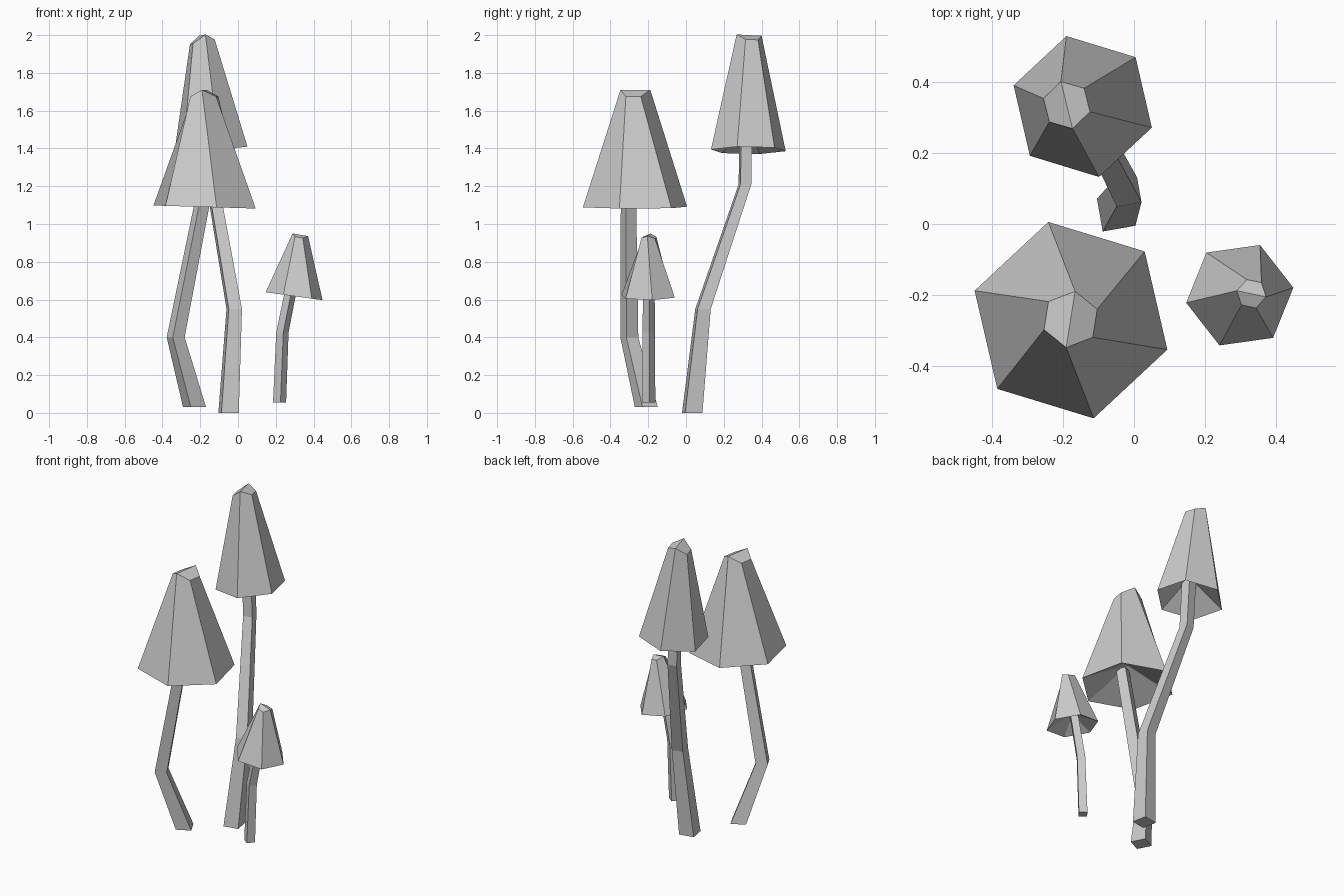
import bpy
import bmesh
from math import cos, sin, radians
from mathutils import Vector

cube = bpy.data.objects.get("Cube")
if cube:
    bpy.data.objects.remove(cube)

grey = bpy.data.materials.new("plain grey")
grey.use_nodes = True
grey.diffuse_color = (0.6, 0.6, 0.6, 1)
grey.node_tree.nodes["Principled BSDF"].inputs["Base Color"].default_value = (0.6, 0.6, 0.6, 1)


def ring(bm, center, radius, sides, turn, slope=0):
    """Add a clockwise polygon of vertices, tilted by slope along x."""
    verts = []
    for i in range(sides):
        angle = radians(turn - i * 360 / sides)
        offset = Vector((cos(angle), sin(angle), slope * cos(angle))) * radius
        verts.append(bm.verts.new(Vector(center) + offset))
    return verts


def bridge(bm, low, high):
    """Join two equal rings with quads."""
    for i in range(len(low)):
        j = (i + 1) % len(low)
        bm.faces.new((low[i], low[j], high[j], high[i]))


def finish(bm, name):
    bmesh.ops.recalc_face_normals(bm, faces=bm.faces[:])
    mesh = bpy.data.meshes.new(name)
    bm.to_mesh(mesh)
    bm.free()
    mesh.materials.append(grey)
    bpy.context.collection.objects.link(bpy.data.objects.new(name, mesh))


def make_stem(name, turn, path):
    """Square stem through a list of (center, radius) stations."""
    bm = bmesh.new()
    rings = [ring(bm, center, radius, 4, turn) for center, radius in path]
    for low, high in zip(rings, rings[1:]):
        bridge(bm, low, high)
    bm.faces.new(rings[0])
    bm.faces.new(rings[-1])
    finish(bm, name)


def make_cap(name, rim, crown, ridge, hollow):
    """Six-sided cap with a ridged crown and a hollow underside."""
    bm = bmesh.new()
    low = ring(bm, rim["center"], rim["radius"], 6, rim["turn"], rim["slope"])
    high = ring(bm, crown["center"], crown["radius"], 6, crown["turn"], crown["slope"])
    bridge(bm, low, high)
    # Folded roof on the crown
    for vert in (high[0], high[3]):
        vert.co.z += ridge
    bm.faces.new(high[:4])
    bm.faces.new(high[3:] + high[:1])
    # Underside rising to a point around the stem
    apex = bm.verts.new(Vector(rim["center"]) + Vector((0, 0, hollow)))
    for i in range(6):
        bm.faces.new((low[i], low[(i + 1) % 6], apex))
    finish(bm, name)


def layer(center, radius, turn, slope):
    return dict(center=center, radius=radius, turn=turn, slope=slope)


# Front mushroom
make_stem("front_stem", 72, [
    ((-0.23, -0.21, 0.03), 0.064),
    ((-0.33, -0.3, 0.4), 0.05),
    ((-0.17, -0.305, 1.21), 0.042)])
make_cap("front_cap",
         layer((-0.177, -0.27, 1.09), 0.283, 103, -0.03),
         layer((-0.178, -0.268, 1.675), 0.08, 81, 0), 0.035, 0.14)

# Tall back mushroom
make_stem("back_stem", 55, [
    ((-0.05, 0.033, 0), 0.066),
    ((-0.02, 0.09, 0.55), 0.05),
    ((-0.135, 0.312, 1.21), 0.041),
    ((-0.15, 0.317, 1.53), 0.041)])
make_cap("back_cap",
         layer((-0.144, 0.33, 1.39), 0.203, 103, 0.1),
         layer((-0.189, 0.334, 1.965), 0.068, 104, 0.2), 0.035, 0.15)

# Small mushroom
make_stem("small_stem", 98, [
    ((0.22, -0.197, 0.055), 0.035),
    ((0.235, -0.197, 0.425), 0.033),
    ((0.29, -0.197, 0.7), 0.031)])
make_cap("small_cap",
         layer((0.297, -0.2, 0.618), 0.152, 188, -0.14),
         layer((0.33, -0.196, 0.928), 0.042, 168, -0.17), 0.015, 0.08)
